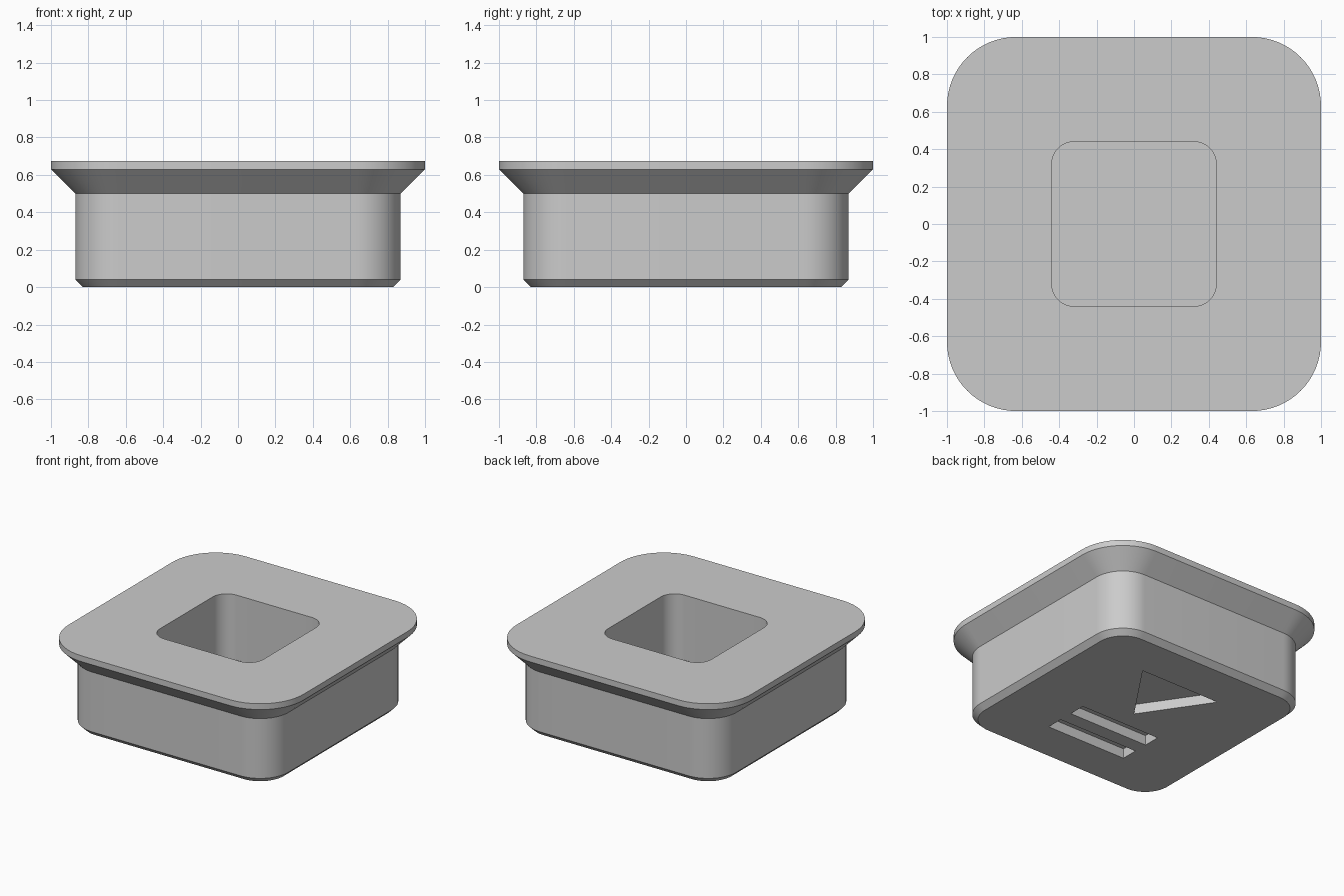
import bpy
import bmesh
from math import cos, sin, pi

cube = bpy.data.objects.get("Cube")
if cube:
    bpy.data.objects.remove(cube, do_unlink=True)

grey = bpy.data.materials.new("light_grey")
grey.use_nodes = True
grey.diffuse_color = (0.6, 0.6, 0.6, 1)
grey.node_tree.nodes["Principled BSDF"].inputs["Base Color"].default_value = (0.6, 0.6, 0.6, 1)

CORNER_STEPS = 16


def rounded_square(bm, half, radius, z):
    """Ring of vertices around a square with rounded corners."""
    ring = []
    inner = half - radius
    for quarter, (sx, sy) in enumerate([(1, 1), (-1, 1), (-1, -1), (1, -1)]):
        for step in range(CORNER_STEPS + 1):
            a = (quarter + step / CORNER_STEPS) * pi / 2
            ring.append(bm.verts.new((sx * inner + radius * cos(a),
                                      sy * inner + radius * sin(a), z)))
    return ring


def make_object(name, bm):
    bmesh.ops.recalc_face_normals(bm, faces=bm.faces)
    mesh = bpy.data.meshes.new(name)
    bm.to_mesh(mesh)
    bm.free()
    mesh.materials.append(grey)
    obj = bpy.data.objects.new(name, mesh)
    bpy.context.collection.objects.link(obj)
    return obj


def make_prism(name, outline, bottom, top):
    """Straight extrusion of a flat outline."""
    bm = bmesh.new()
    face = bm.faces.new([bm.verts.new((x, y, bottom)) for x, y in outline])
    moved = bmesh.ops.extrude_face_region(bm, geom=[face])["geom"]
    verts = [v for v in moved if isinstance(v, bmesh.types.BMVert)]
    bmesh.ops.translate(bm, verts=verts, vec=(0, 0, top - bottom))
    return make_object(name, bm)


# Flanged block: base chamfer, wall, flared rim, then down into the pocket
profile = [
    (0.83, 0.20, 0.0),
    (0.87, 0.24, 0.04),
    (0.87, 0.24, 0.50),
    (1.00, 0.37, 0.63),
    (1.00, 0.37, 0.675),
    (0.44, 0.12, 0.675),
    (0.44, 0.12, 0.175),
]
bm = bmesh.new()
rings = [rounded_square(bm, *p) for p in profile]
for low, high in zip(rings, rings[1:]):
    for i in range(len(low)):
        j = (i + 1) % len(low)
        bm.faces.new((low[i], low[j], high[j], high[i]))
bm.faces.new(rings[0])
bm.faces.new(rings[-1])
block = make_object("flanged_block", bm)

# Recesses in the underside: a triangle and two bars
DEPTH = 0.075
cutters = [make_prism("triangle_cutter", [(-0.34, 0.5), (0.34, 0.5), (0, 0)], -0.1, DEPTH)]
for y in (-0.215, -0.455):
    bar = [(-0.34, y - 0.065), (0.34, y - 0.065), (0.34, y + 0.065), (-0.34, y + 0.065)]
    cutters.append(make_prism("bar_cutter", bar, -0.1, DEPTH))

bpy.ops.object.select_all(action="DESELECT")
block.select_set(True)
bpy.context.view_layer.objects.active = block
for cutter in cutters:
    cut = block.modifiers.new("recess", "BOOLEAN")
    cut.operation = "DIFFERENCE"
    cut.solver = "EXACT"
    cut.object = cutter
    bpy.ops.object.modifier_apply(modifier=cut.name)
    bpy.data.objects.remove(cutter, do_unlink=True)

bpy.ops.object.shade_smooth_by_angle(angle=pi / 6)
